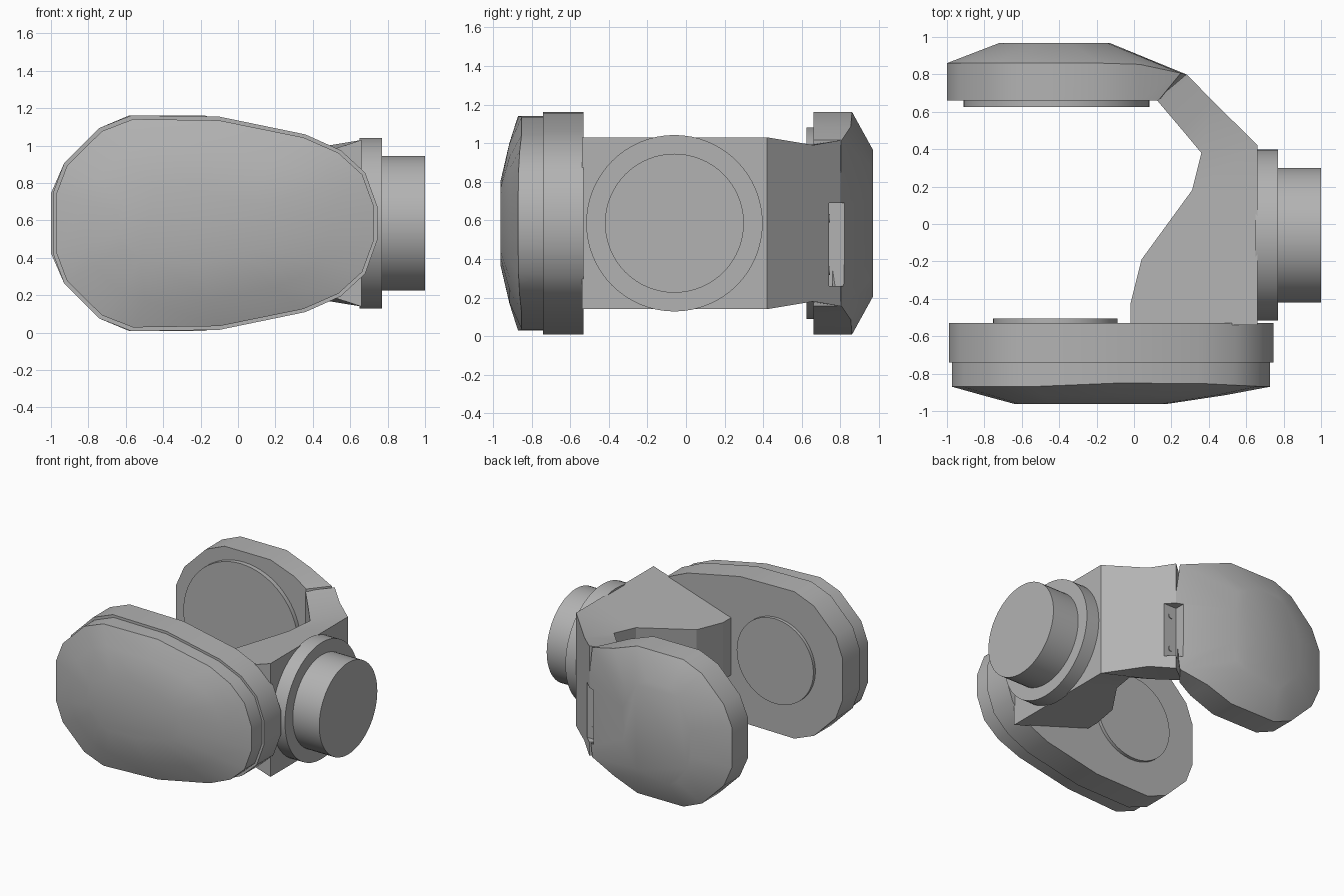
import bpy
import bmesh
from math import radians, pi
from mathutils import Matrix, Vector

MID_Z = 0.585  # height of the symmetry plane

cube = bpy.data.objects.get("Cube")
if cube:
    bpy.data.objects.remove(cube, do_unlink=True)

grey = bpy.data.materials.new("plain_grey")
grey.use_nodes = True
grey.diffuse_color = (0.45, 0.45, 0.45, 1)
grey.node_tree.nodes["Principled BSDF"].inputs["Base Color"].default_value = (0.45, 0.45, 0.45, 1)


def finish(name, bm, smooth=30):
    bmesh.ops.recalc_face_normals(bm, faces=bm.faces)
    mesh = bpy.data.meshes.new(name)
    bm.to_mesh(mesh)
    bm.free()
    mesh.materials.append(grey)
    obj = bpy.data.objects.new(name, mesh)
    bpy.context.collection.objects.link(obj)
    if smooth:
        bpy.ops.object.select_all(action="DESELECT")
        obj.select_set(True)
        bpy.context.view_layer.objects.active = obj
        bpy.ops.object.shade_smooth_by_angle(angle=radians(smooth))
    return obj


def loft(name, rings, smooth=30):
    """Skin closed rings of equal length and cap both ends."""
    bm = bmesh.new()
    loops = [[bm.verts.new(p) for p in ring] for ring in rings]
    n = len(loops[0])
    for a, b in zip(loops, loops[1:]):
        for i in range(n):
            j = (i + 1) % n
            bm.faces.new((a[i], a[j], b[j], b[i]))
    bm.faces.new(loops[0])
    bm.faces.new(loops[-1])
    return finish(name, bm, smooth)


def cylinder(name, axis, centre, radius, depth, sides=64):
    bm = bmesh.new()
    turn = Matrix.Rotation(pi / 2, 4, "Y" if axis == "x" else "X")
    bmesh.ops.create_cone(bm, cap_ends=True, segments=sides, radius1=radius, radius2=radius,
                          depth=depth, matrix=Matrix.Translation(Vector(centre)) @ turn)
    return finish(name, bm)


def outline(half):
    """Mirror an upper half outline of (x, height above middle)."""
    return half + [(x, -h) for x, h in reversed(half)]


def ring(points, y, cx=0, sx=1, sz=1, shift=0):
    return [(cx + shift + (x - cx) * sx, y(x) if callable(y) else y, MID_Z + h * sz)
            for x, h in points]


# Front pod: casing, stepped cover and shallow dome
front = outline([(-0.99, 0.16), (-0.93, 0.32), (-0.74, 0.51), (-0.57, 0.577), (-0.1, 0.57),
                 (0.36, 0.475), (0.55, 0.39), (0.68, 0.27), (0.745, 0.09)])
loft("front_pod_casing", [ring(front, -0.53), ring(front, -0.74)])


def cover_rim(x):
    return -0.87 + 0.03 * max(0, 1 - abs(x - 0.12) / 0.6)


loft("front_pod_cover", [
    ring(front, -0.73, -0.12, 0.98, 0.965),
    ring(front, cover_rim, -0.12, 0.98, 0.965),
    ring(front, -0.915, -0.12, 0.75, 0.72, -0.04),
    ring(front, -0.962, -0.12, 0.47, 0.37, -0.11)], 32)

# Rear pod: thick rim that flows into the arm, with a bevelled crown
rear = outline([(-1.0, 0.16), (-0.93, 0.32), (-0.74, 0.51), (-0.58, 0.577), (-0.18, 0.577),
                (0.03, 0.5), (0.25, 0.43), (0.28, 0.2)])
back_face = ring([(min(x, 0.13), h) for x, h in rear], 0.66)
rear_pod = loft("rear_pod", [
    back_face,
    ring(rear, lambda x: 0.86 - 0.06 * max(0, x) / 0.28),
    ring(rear, 0.968, -0.36, 0.46, 0.66, -0.065)], 32)

# Yoke: tapered gusset running into the slanted arm
# station: inner x, inner y, outer x, outer y, inner half height, outer half height
stations = [(-0.02, -0.54, 0.66, -0.54, 0.225, 0.445),
            (-0.02, -0.43, 0.66, -0.43, 0.225, 0.445),
            (0.04, -0.19, 0.66, -0.19, 0.245, 0.445),
            (0.31, 0.18, 0.66, 0.18, 0.33, 0.445),
            (0.36, 0.38, 0.66, 0.42, 0.35, 0.445),
            (0.26, 0.50, 0.42, 0.66, 0.38, 0.405),
            (0.12, 0.665, 0.28, 0.80, 0.41, 0.43)]
yoke = loft("yoke_arm", [
    [(ix, iy, MID_Z + hi), (ox, oy, MID_Z + ho), (ox, oy, MID_Z - ho), (ix, iy, MID_Z - hi)]
    for ix, iy, ox, oy, hi, ho in stations], 12)

# Notch across the rear corner, with two screws
bm = bmesh.new()
bmesh.ops.create_cube(bm, size=1, matrix=Matrix.Translation((0.39, 0.84, 0.475))
                      @ Matrix.Diagonal((0.32, 0.2, 0.43, 1)))
cutter = finish("notch_cutter", bm, 0)
cutter.hide_render = True
cutter.hide_viewport = True
for part in (rear_pod, yoke):
    cut = part.modifiers.new("notch", "BOOLEAN")
    cut.operation = "DIFFERENCE"
    cut.solver = "EXACT"
    cut.object = cutter
for side, z in (("lower", 0.34), ("upper", 0.61)):
    cylinder(side + "_screw", "y", (0.28, 0.74, z), 0.022, 0.012, 16)

# Round pads on the inner faces of the pods
cylinder("front_pad", "y", (-0.42, -0.525, MID_Z), 0.333, 0.04)
cylinder("rear_pad", "y", (-0.415, 0.65, MID_Z), 0.497, 0.05)

# Mounting flange and shaft
cylinder("flange", "x", (0.71, -0.06, MID_Z), 0.457, 0.12)
cylinder("shaft", "x", (0.88, -0.06, MID_Z), 0.36, 0.24)
